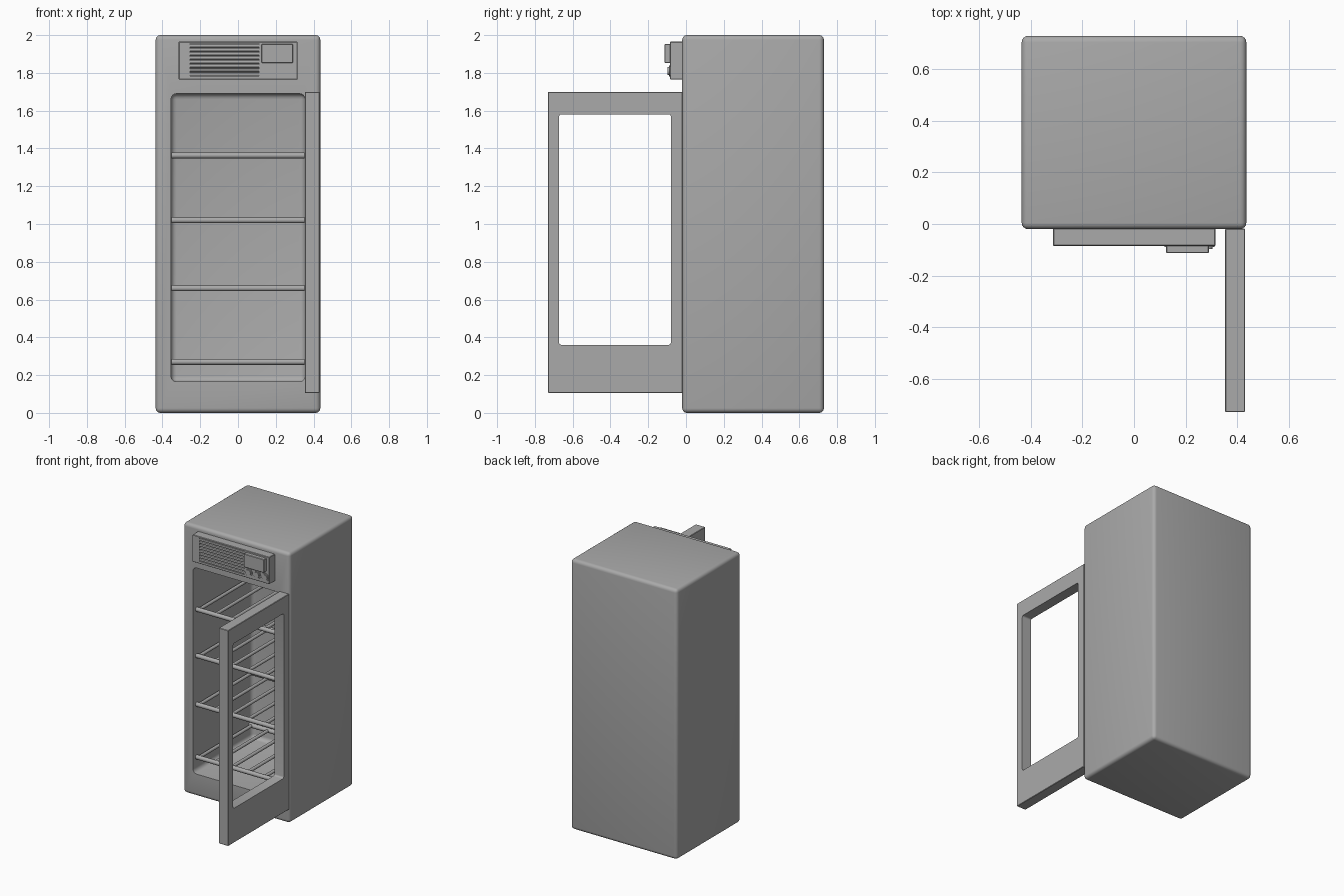
import bpy, bmesh, math
from mathutils import Matrix, Vector

cube = bpy.data.objects.get("Cube")
if cube:
    bpy.data.objects.remove(cube, do_unlink=True)

grey = bpy.data.materials.new("plain grey")
grey.use_nodes = True
COLOUR = (0.4, 0.4, 0.4, 1)
grey.diffuse_color = COLOUR
grey.node_tree.nodes["Principled BSDF"].inputs["Base Color"].default_value = COLOUR


def finish(name, bm):
    mesh = bpy.data.meshes.new(name)
    bm.to_mesh(mesh)
    bm.free()
    mesh.materials.append(grey)
    ob = bpy.data.objects.new(name, mesh)
    bpy.context.collection.objects.link(ob)
    return ob


def activate(ob):
    bpy.ops.object.select_all(action='DESELECT')
    ob.select_set(True)
    bpy.context.view_layer.objects.active = ob


def smooth(ob):
    activate(ob)
    bpy.ops.object.shade_smooth_by_angle(angle=math.radians(35))


def box(name, x, y, z, bevel=0, segments=3, axis=None):
    """Box from (min, max) ranges; axis limits the bevel to edges along it."""
    bm = bmesh.new()
    bmesh.ops.create_cube(bm, size=1)
    size = [r[1] - r[0] for r in (x, y, z)]
    centre = Vector([(r[0] + r[1]) / 2 for r in (x, y, z)])
    bmesh.ops.scale(bm, vec=size, verts=bm.verts)
    bmesh.ops.translate(bm, vec=centre, verts=bm.verts)
    if bevel:
        edges = [e for e in bm.edges if axis is None
                 or abs((e.verts[0].co - e.verts[1].co)[axis]) > 1e-4]
        bmesh.ops.bevel(bm, geom=edges, offset=bevel, segments=segments,
                        profile=0.5, affect='EDGES')
    ob = finish(name, bm)
    smooth(ob)
    return ob


def cut(target, cutter):
    cutter.hide_render = True
    mod = target.modifiers.new("opening", 'BOOLEAN')
    mod.operation = 'DIFFERENCE'
    mod.solver = 'EXACT'
    mod.object = cutter
    activate(target)
    bpy.ops.object.modifier_apply(modifier=mod.name)
    bpy.data.objects.remove(cutter, do_unlink=True)
    smooth(target)


def add_rod(bm, a, b, radius, sides=12):
    a, b = Vector(a), Vector(b)
    turn = (b - a).to_track_quat('Z', 'Y').to_matrix().to_4x4()
    bmesh.ops.create_cone(bm, cap_ends=True, segments=sides, radius1=radius,
                          radius2=radius, depth=(b - a).length,
                          matrix=Matrix.Translation((a + b) / 2) @ turn)


# Cabinet with hollow, round-cornered interior
cabinet = box("cabinet", (-0.436, 0.436), (-0.02, 0.73), (0, 2), 0.025, 4)
cut(cabinet, box("interior_cutter", (-0.355, 0.355), (-0.2, 0.675),
                 (0.165, 1.69), 0.03, 4))

# Open door, a frame with an empty window
door = box("door_frame", (0.354, 0.431), (-0.73, -0.018), (0.105, 1.7), 0.003, 1)
cut(door, box("window_cutter", (0.2, 0.6), (-0.672, -0.08), (0.36, 1.58),
              0.012, 3, axis=0))

# Wire shelves
for i, z in enumerate((0.27, 0.66, 1.02, 1.363)):
    bm = bmesh.new()
    for y in (0.02, 0.64):
        add_rod(bm, (-0.352, y, z), (0.352, y, z), 0.016)
    for k in range(6):
        x = -0.335 + k * 0.134
        add_rod(bm, (x, 0.02, z), (x, 0.64, z), 0.012)
    smooth(finish(f"wire_shelf_{i + 1}", bm))

# Control panel with a recessed vent
panel = box("control_panel", (-0.314, 0.316), (-0.085, -0.015), (1.765, 1.965),
            0.003, 1)
cut(panel, box("vent_cutter", (-0.254, 0.111), (-0.2, -0.055), (1.783, 1.955)))
for i in range(8):
    z = 1.794 + i * 0.0213
    box(f"vent_slat_{i + 1}", (-0.256, 0.113), (-0.085, -0.05),
        (z - 0.008, z + 0.008), 0.005, 2, axis=0)

# Display and knobs
box("display", (0.125, 0.291), (-0.113, -0.08), (1.853, 1.952), 0.003, 1)
for i, x in enumerate((0.148, 0.216, 0.283)):
    bm = bmesh.new()
    add_rod(bm, (x, -0.08, 1.81), (x, -0.09, 1.81), 0.03, 24)
    add_rod(bm, (x, -0.085, 1.81), (x, -0.097, 1.81), 0.022, 24)
    smooth(finish(f"knob_{i + 1}", bm))
